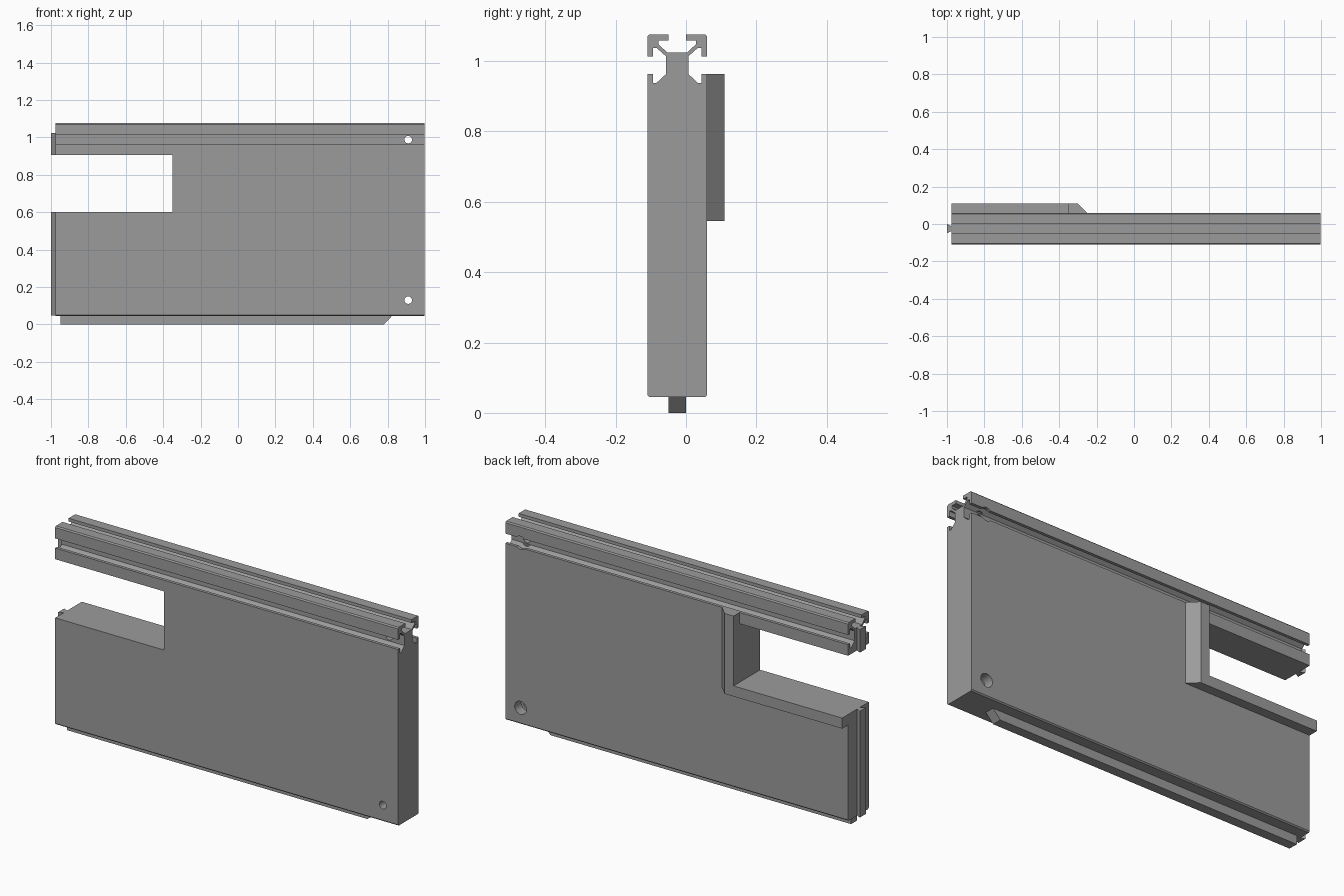
import bpy, bmesh, math

if "Cube" in bpy.data.objects:
    bpy.data.objects.remove(bpy.data.objects["Cube"])

grey = bpy.data.materials.new("plain grey")
grey.diffuse_color = (0.33, 0.33, 0.33, 1)
grey.use_nodes = True
grey.node_tree.nodes["Principled BSDF"].inputs["Base Color"].default_value = grey.diffuse_color
MID = -0.025  # centre plane of the panel in y


def prism(name, pts, place, lo, hi):
    """Extrude a closed outline; place(a, b, t) turns it into 3D."""
    bm = bmesh.new()
    ends = [[bm.verts.new(place(a, b, t)) for a, b in pts] for t in (lo, hi)]
    n = len(pts)
    bm.faces.new(ends[0])
    bm.faces.new(ends[1])
    for i in range(n):
        j = (i + 1) % n
        bm.faces.new((ends[0][i], ends[0][j], ends[1][j], ends[1][i]))
    bmesh.ops.recalc_face_normals(bm, faces=bm.faces)
    me = bpy.data.meshes.new(name)
    bm.to_mesh(me)
    bm.free()
    me.materials.append(grey)
    ob = bpy.data.objects.new(name, me)
    bpy.context.collection.objects.link(ob)
    return ob


def along_x(a, b, t):
    return (t, a, b)


def along_y(a, b, t):
    return (a, t, b)


def along_z(a, b, t):
    return (a, b, t)


def rect(a0, a1, b0, b1):
    return [(a0, b0), (a1, b0), (a1, b1), (a0, b1)]


def circle(x, z, r, n=32):
    return [(x + r * math.cos(2 * math.pi * i / n),
             z + r * math.sin(2 * math.pi * i / n)) for i in range(n)]


def cut(target, cutter):
    m = target.modifiers.new("cut", 'BOOLEAN')
    m.operation, m.solver, m.object = 'DIFFERENCE', 'EXACT', cutter
    bpy.context.view_layer.objects.active = target
    bpy.ops.object.modifier_apply(modifier=m.name)
    bpy.data.objects.remove(cutter)


# Panel with side slots and a top channel: half profile, mirrored in y
half = [(0.079, 0.045), (0.085, 0.051), (0.085, 0.963), (0.069, 0.963),
        (0.069, 0.938), (0.059, 0.938), (0.032, 0.963), (0.032, 1.014),
        (0.059, 1.038), (0.069, 1.038), (0.069, 1.013), (0.085, 1.013),
        (0.085, 1.070), (0.079, 1.076), (0.025, 1.076), (0.025, 1.059),
        (0.053, 1.059), (0.053, 1.048), (0.028, 1.024)]
profile = [(MID + u, z) for u, z in half] + [(MID - u, z) for u, z in reversed(half)]
panel = prism("panel", profile, along_x, -0.975, 0.998)

# Rectangular opening at the left end
cut(panel, prism("opening_cutter", rect(-1.1, -0.35, 0.6, 0.905), along_y, -0.5, 0.5))

# Two bolt holes, each with a wider counterbore at the back
for z in (0.13, 0.988):
    cut(panel, prism("hole_cutter", circle(0.91, z, 0.02), along_y, -0.5, 0.5))
    cut(panel, prism("counterbore_cutter", circle(0.91, z, 0.034), along_y, 0.008, 0.5))

# Dovetail tongues on the left end, below and above the opening
dovetail = [(-1.0, MID - 0.025), (-0.975, MID - 0.012),
            (-0.975, MID + 0.012), (-1.0, MID + 0.025)]
prism("lower_end_tongue", dovetail, along_z, 0.047, 0.6)
prism("upper_end_tongue", dovetail, along_z, 0.905, 1.024)

# Bottom tongue with a slanted right end
prism("bottom_tongue", [(-0.95, 0), (0.78, 0), (0.823, 0.045), (-0.95, 0.045)],
      along_y, MID - 0.025, MID + 0.025)

# Raised rim behind the opening: sill and bevelled upright
prism("rim_sill", rect(-0.975, -0.35, 0.545, 0.6), along_y, 0.06, 0.109)
prism("rim_upright", [(-0.35, 0.06), (-0.25, 0.06), (-0.299, 0.109), (-0.35, 0.109)],
      along_z, 0.545, 0.963)
